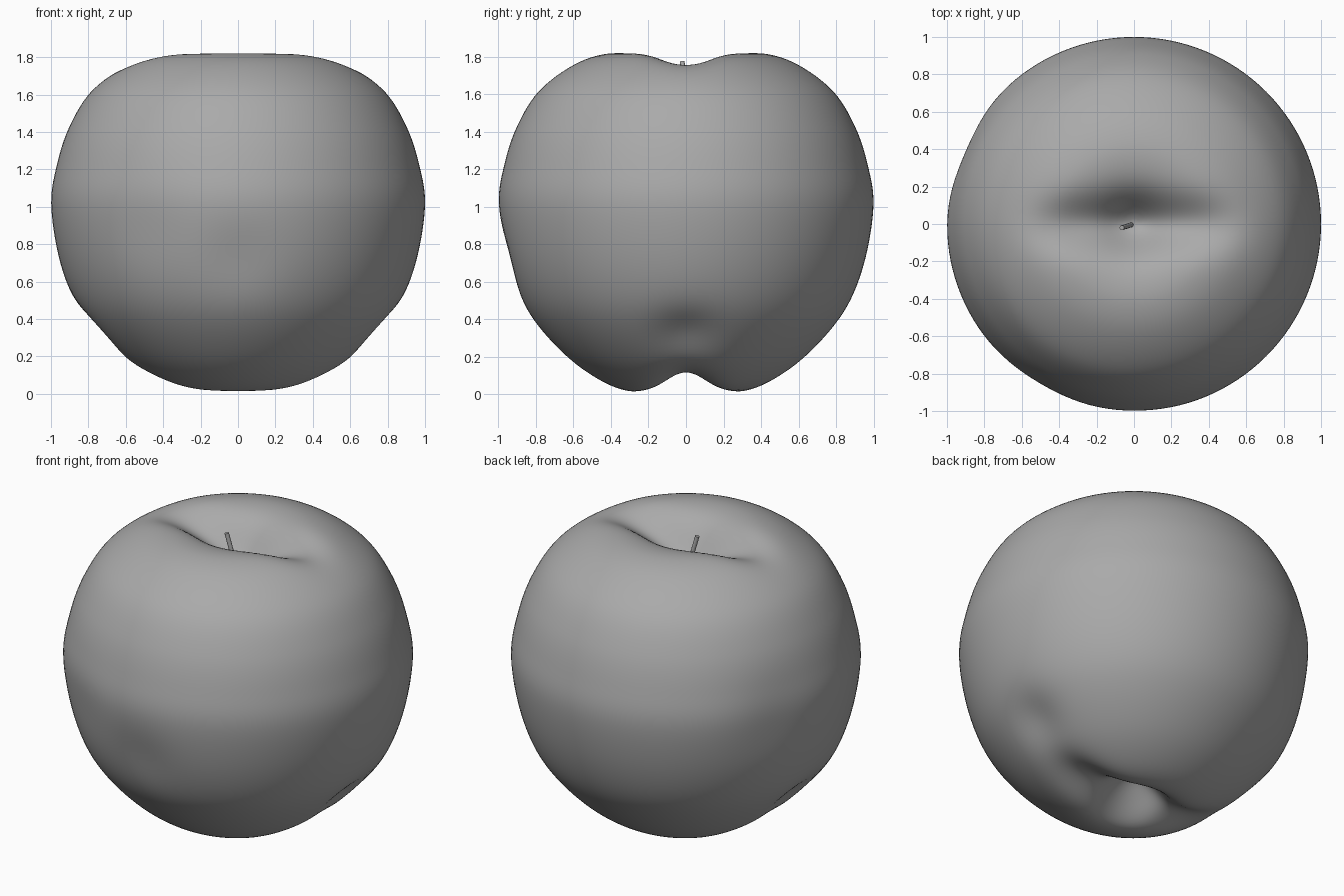
import bpy, bmesh, math
from mathutils import Vector

cube = bpy.data.objects.get("Cube")
if cube:
    bpy.data.objects.remove(cube)

# Single flat colour
grey = bpy.data.materials.new("plain_grey")
grey.use_nodes = True
COLOUR = (0.4, 0.4, 0.4, 1)
grey.diffuse_color = COLOUR
grey.node_tree.nodes["Principled BSDF"].inputs["Base Color"].default_value = COLOUR


def add_object(name, bm):
    bmesh.ops.recalc_face_normals(bm, faces=bm.faces)
    mesh = bpy.data.meshes.new(name)
    bm.to_mesh(mesh)
    bm.free()
    mesh.materials.append(grey)
    obj = bpy.data.objects.new(name, mesh)
    bpy.context.collection.objects.link(obj)
    bpy.ops.object.select_all(action="DESELECT")
    obj.select_set(True)
    bpy.context.view_layer.objects.active = obj
    bpy.ops.object.shade_smooth_by_angle(angle=math.radians(50))
    return obj


def smooth_profile(points, steps):
    """Catmull-Rom curve through the points."""
    pts = [Vector(p) for p in points]
    pts = [pts[0] * 2 - pts[1]] + pts + [pts[-1] * 2 - pts[-2]]
    out = []
    for a, b, c, d in zip(pts, pts[1:], pts[2:], pts[3:]):
        for i in range(steps):
            t = i / steps
            out.append(0.5 * (2 * b + (c - a) * t + (2 * a - 5 * b + 4 * c - d) * t**2
                              + (3 * b - a - 3 * c + d) * t**3))
    return out + [pts[-2]]


# Lathe profile (radius, height) from the bottom to the top
PROFILE = [(0, 0), (0.13, 0), (0.26, 0), (0.43, 0.06), (0.61, 0.18), (0.78, 0.355),
           (0.89, 0.53), (0.965, 0.76), (1, 1.02), (0.97, 1.22), (0.905, 1.42),
           (0.79, 1.61), (0.61, 1.75), (0.43, 1.815), (0.22, 1.817), (0, 1.817)]

# Soft dents: centre, depth, spread
DENTS = [((0.74, 0, 0.32), 0.04, 0.17), ((-0.74, 0, 0.32), 0.04, 0.17),
         ((0, -0.96, 0.72), 0.02, 0.2),
         ((-0.92, 0.4, 1), 0.02, 0.25), ((-0.5, -0.85, 0.9), 0.015, 0.25)]
MIDDLE = Vector((0, 0, 0.95))


def sculpt(co):
    """Press the grooves running left to right, the pole hollows and the soft dents."""
    x, y, z = co
    groove = 0.115 * math.exp(-(x / 0.5) ** 4 - (y / 0.14) ** 2)
    hollow = 0.12 * math.exp(-(x * x + y * y) / 0.03)
    near_pole = min(1, abs(z - MIDDLE.z) / 0.6) ** 4
    new = co.copy()
    new.z -= math.copysign((groove + hollow) * near_pole, z - MIDDLE.z)
    for centre, depth, spread in DENTS:
        dist = (co - Vector(centre)).length
        new += (MIDDLE - co).normalized() * depth * math.exp(-(dist / spread) ** 2)
    return new


# Fruit body
SEGMENTS = 128
bm = bmesh.new()
outline = [bm.verts.new((p.x, 0, p.y)) for p in smooth_profile(PROFILE, 7)]
edges = [bm.edges.new(pair) for pair in zip(outline, outline[1:])]
bmesh.ops.spin(bm, geom=outline + edges, cent=(0, 0, 0), axis=(0, 0, 1),
               angle=math.tau, steps=SEGMENTS)
bmesh.ops.remove_doubles(bm, verts=bm.verts, dist=0.0005)
for v in bm.verts:
    v.co = sculpt(v.co)
add_object("fruit_body", bm)

# Stem leaning out of the top hollow
base, tip = Vector((0, 0, 1.52)), Vector((-0.065, -0.02, 1.775))
bm = bmesh.new()
bmesh.ops.create_cone(bm, cap_ends=True, segments=12, radius1=0.013, radius2=0.013,
                      depth=(tip - base).length)
turn = (tip - base).to_track_quat("Z", "Y")
for v in bm.verts:
    v.co = turn @ v.co + (base + tip) / 2
add_object("stem", bm)
